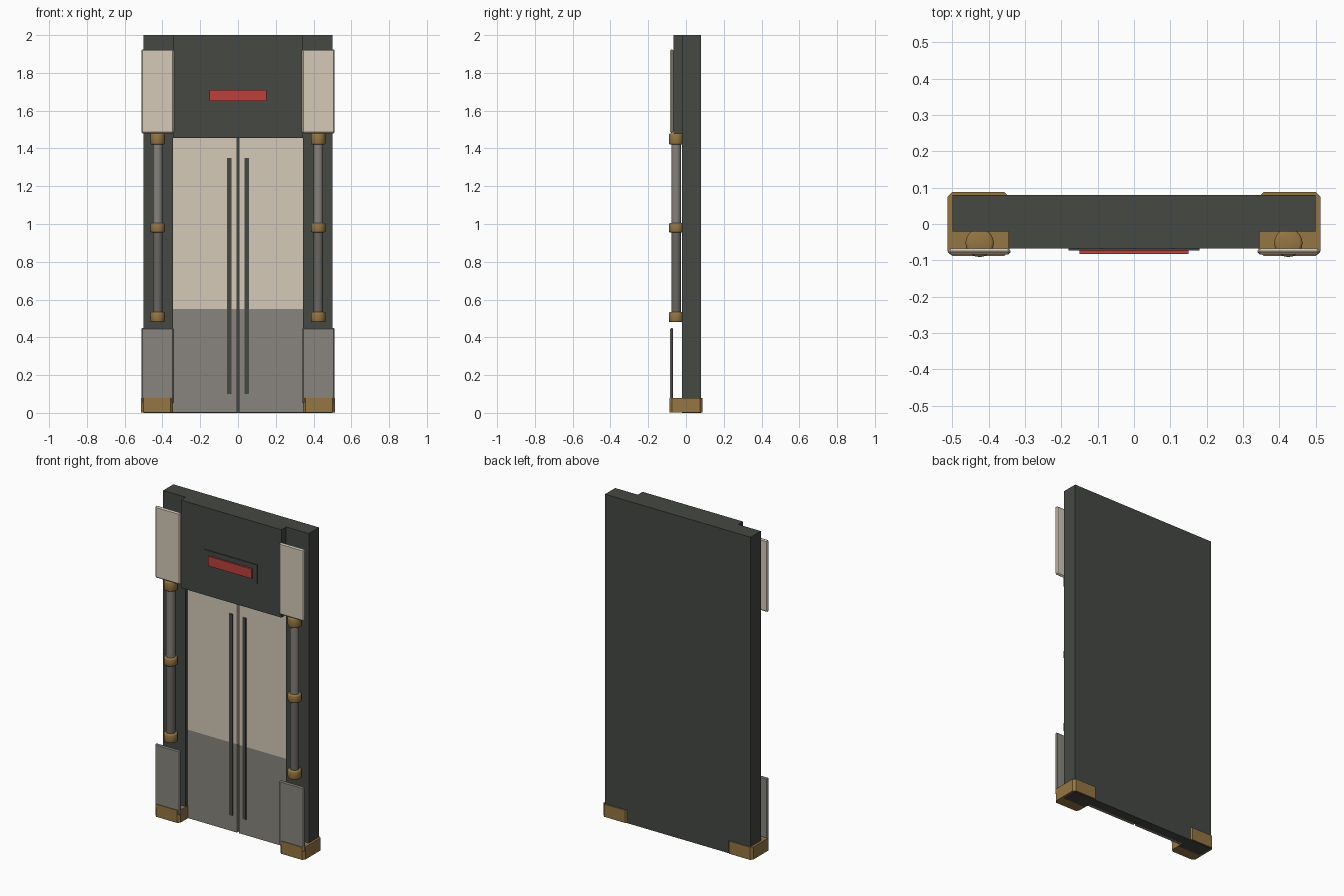
import bpy, bmesh
from math import radians

if "Cube" in bpy.data.objects:
    bpy.data.objects.remove(bpy.data.objects["Cube"])


def material(name, rgb):
    m = bpy.data.materials.new(name)
    m.diffuse_color = (*rgb, 1)
    m.use_nodes = True
    m.node_tree.nodes["Principled BSDF"].inputs["Base Color"].default_value = m.diffuse_color
    return m


DARK = material("dark_metal", (0.058, 0.065, 0.054))
CREAM = material("cream_paint", (0.66, 0.59, 0.48))
GREY = material("grey_paint", (0.25, 0.235, 0.21))
BRONZE = material("bronze", (0.30, 0.18, 0.055))
RED = material("red_light", (0.50, 0.053, 0.045))
STEEL = material("steel", (0.24, 0.22, 0.20))
STEEL_DARK = material("dark_steel", (0.14, 0.13, 0.12))


def finish(name, bm, mat):
    bmesh.ops.recalc_face_normals(bm, faces=bm.faces[:])
    me = bpy.data.meshes.new(name)
    bm.to_mesh(me)
    bm.free()
    me.materials.append(mat)
    ob = bpy.data.objects.new(name, me)
    bpy.context.collection.objects.link(ob)
    return ob


def box(name, x, y, z, mat, bevel=0, vertical_only=False):
    """Box from (min, max) ranges, optionally with chamfered edges."""
    bm = bmesh.new()
    bmesh.ops.create_cube(bm, size=1)
    for v in bm.verts:
        v.co = [r[0] if c < 0 else r[1] for c, r in zip(v.co, (x, y, z))]
    if bevel:
        edges = [e for e in bm.edges if not vertical_only
                 or abs(e.verts[0].co.z - e.verts[1].co.z) > 1e-4]
        bmesh.ops.bevel(bm, geom=edges, offset=bevel, segments=1,
                        affect='EDGES', profile=0.5)
    return finish(name, bm, mat)


def prism(name, plan, z, mat):
    """Plan outline extruded upwards."""
    bm = bmesh.new()
    face = bm.faces.new([bm.verts.new((x, y, z[0])) for x, y in plan])
    top = bmesh.ops.extrude_face_region(bm, geom=[face])["geom"]
    for v in top:
        if isinstance(v, bmesh.types.BMVert):
            v.co.z = z[1]
    return finish(name, bm, mat)


def rod(name, x, y, z, radius, mat, bevel=0):
    """Upright cylinder, smooth around its side."""
    bm = bmesh.new()
    bmesh.ops.create_cone(bm, cap_ends=True, segments=20, radius1=radius,
                          radius2=radius, depth=z[1] - z[0])
    bmesh.ops.translate(bm, verts=bm.verts, vec=(x, y, (z[0] + z[1]) / 2))
    if bevel:
        rims = [e for e in bm.edges
                if abs(e.verts[0].co.z - e.verts[1].co.z) < 1e-5]
        bmesh.ops.bevel(bm, geom=rims, offset=bevel, segments=2,
                        affect='EDGES', profile=0.5)
    ob = finish(name, bm, mat)
    bpy.ops.object.select_all(action='DESELECT')
    ob.select_set(True)
    bpy.context.view_layer.objects.active = ob
    bpy.ops.object.shade_smooth_by_angle(angle=radians(50))
    return ob


# Back slab with a shallow recess for the doors
prism("frame_slab", [(-0.5, 0.08), (-0.5, -0.02), (-0.345, -0.02),
                     (-0.345, 0.02), (0.345, 0.02), (0.345, -0.02),
                     (0.5, -0.02), (0.5, 0.08)], (0, 2), DARK)

# Lintel and indicator sign
box("lintel", (-0.345, 0.345), (-0.067, 0.02), (1.455, 2), DARK)
box("sign_surround", (-0.18, 0.18), (-0.073, -0.06), (1.62, 1.74), DARK)
box("sign_light", (-0.15, 0.15), (-0.082, -0.065), (1.65, 1.71), RED)

for side, s in (("left", -1), ("right", 1)):
    def span(a, b):
        return tuple(sorted((s * a, s * b)))

    # Two-tone door leaf with a long handle
    box(f"{side}_door_upper", span(0.006, 0.345), (0, 0.02), (0.55, 1.455), CREAM)
    box(f"{side}_door_lower", span(0.006, 0.345), (0, 0.02), (0.002, 0.55), GREY)
    box(f"{side}_door_handle", span(0.035, 0.057), (-0.006, 0.005), (0.10, 1.35), DARK)

    # Floating column plates
    box(f"{side}_upper_plate", span(0.34, 0.512), (-0.084, -0.067), (1.48, 1.925),
        CREAM, 0.007)
    box(f"{side}_lower_plate", span(0.34, 0.512), (-0.084, -0.068), (0.05, 0.45),
        GREY, 0.006)

    # Bronze foot block wrapping the slab corner
    box(f"{side}_foot_block", span(0.343, 0.514), (-0.088, 0.088), (0.002, 0.08),
        BRONZE, 0.014, True)

    # Column pipe with three collars
    px, py = s * 0.425, -0.052
    rod(f"{side}_pipe_upper", px, py, (0.98, 1.45), 0.026, STEEL)
    rod(f"{side}_pipe_lower", px, py, (0.51, 0.98), 0.026, STEEL_DARK)
    for part, z in (("bottom", (0.48, 0.535)), ("middle", (0.955, 1.005)),
                    ("top", (1.42, 1.48))):
        rod(f"{side}_{part}_collar", px, py, z, 0.039, BRONZE, 0.008)
